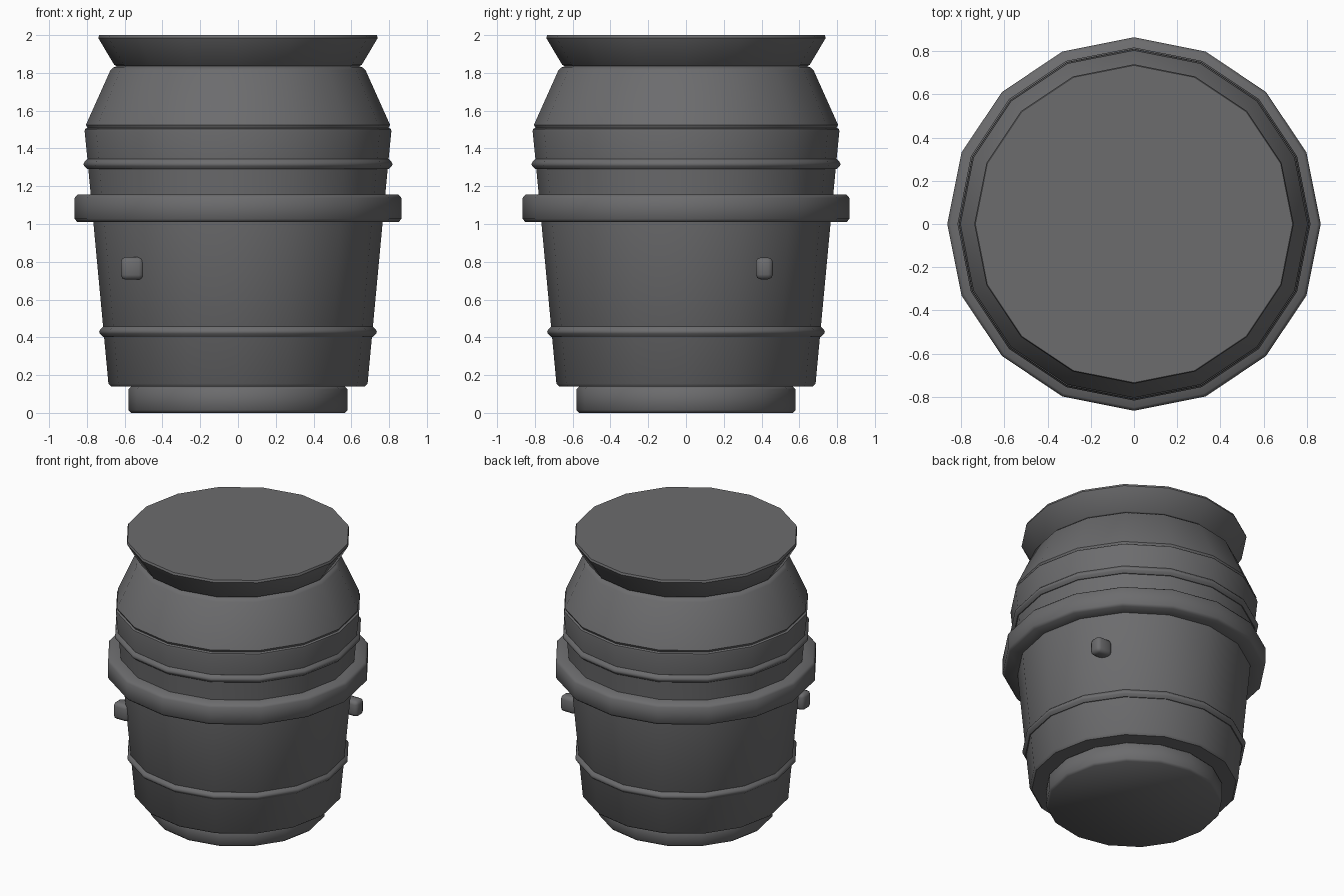
import bpy, bmesh, math

if "Cube" in bpy.data.objects:
    bpy.data.objects.remove(bpy.data.objects["Cube"])

SIDES = 16

grey = bpy.data.materials.new("dark_grey")
grey.diffuse_color = (0.15, 0.15, 0.155, 1.0)
grey.use_nodes = True
grey.node_tree.nodes["Principled BSDF"].inputs["Base Color"].default_value = grey.diffuse_color


def finish(name, bm, angle):
    bmesh.ops.recalc_face_normals(bm, faces=bm.faces)
    me = bpy.data.meshes.new(name)
    bm.to_mesh(me)
    bm.free()
    ob = bpy.data.objects.new(name, me)
    bpy.context.collection.objects.link(ob)
    me.materials.append(grey)
    bpy.ops.object.select_all(action='DESELECT')
    ob.select_set(True)
    bpy.context.view_layer.objects.active = ob
    bpy.ops.object.shade_smooth_by_angle(angle=math.radians(angle))
    return ob


def lathe(name, profile, ring=False, angle=40):
    """Turn an (r, z) profile around z; capped, or closed on itself as a ring."""
    bm = bmesh.new()
    rows = []
    for r, z in profile:
        rows.append([bm.verts.new((r * math.cos(2 * math.pi * i / SIDES),
                                   r * math.sin(2 * math.pi * i / SIDES), z))
                     for i in range(SIDES)])
    pairs = list(zip(rows, rows[1:]))
    if ring:
        pairs.append((rows[-1], rows[0]))
    else:
        bm.faces.new(rows[0])
        bm.faces.new(rows[-1])
    for a, b in pairs:
        for i in range(SIDES):
            j = (i + 1) % SIDES
            bm.faces.new((a[i], a[j], b[j], b[i]))
    return finish(name, bm, angle)


def knob(name, centre, size, bevel):
    bm = bmesh.new()
    bmesh.ops.create_cube(bm, size=1)
    for v in bm.verts:
        v.co = [c + s * k for c, s, k in zip(centre, size, v.co)]
    bmesh.ops.bevel(bm, geom=bm.edges[:], offset=bevel, segments=2,
                    profile=0.5, affect='EDGES')
    return finish(name, bm, 50)


# Foot and body
lathe("foot", [(0.565, 0), (0.58, 0.015), (0.58, 0.125), (0.565, 0.14)], angle=50)
lathe("body", [(0.672, 0.14), (0.686, 0.155), (0.765, 1.0), (0.797, 1.34),
               (0.812, 1.49), (0.81, 1.503), (0.795, 1.51)])

# Sloping shoulder and flared lid
lathe("shoulder", [(0.795, 1.505), (0.805, 1.525), (0.675, 1.815), (0.66, 1.828),
                   (0.63, 1.84)])
lathe("lid", [(0.64, 1.835), (0.655, 1.842), (0.74, 1.985), (0.735, 2.0)])

# Thin bands around the body
for label, z, r in (("lower", 0.43, 0.735), ("upper", 1.317, 0.818)):
    lathe(label + "_band", [(r - 0.06, z - 0.027), (r - 0.02, z - 0.027),
                            (r - 0.003, z - 0.01), (r, z), (r - 0.005, z + 0.012),
                            (r - 0.02, z + 0.027), (r - 0.06, z + 0.027)],
          ring=True)

# Heavy middle ring
lathe("middle_ring", [(0.74, 1.01), (0.85, 1.01), (0.865, 1.027), (0.865, 1.138),
                      (0.85, 1.155), (0.74, 1.155)], ring=True, angle=50)

# Two small rounded knobs
knob("front_knob", (-0.56, -0.50, 0.765), (0.12, 0.10, 0.12), 0.025)
knob("side_knob", (0.63, 0.415, 0.765), (0.12, 0.09, 0.115), 0.025)
